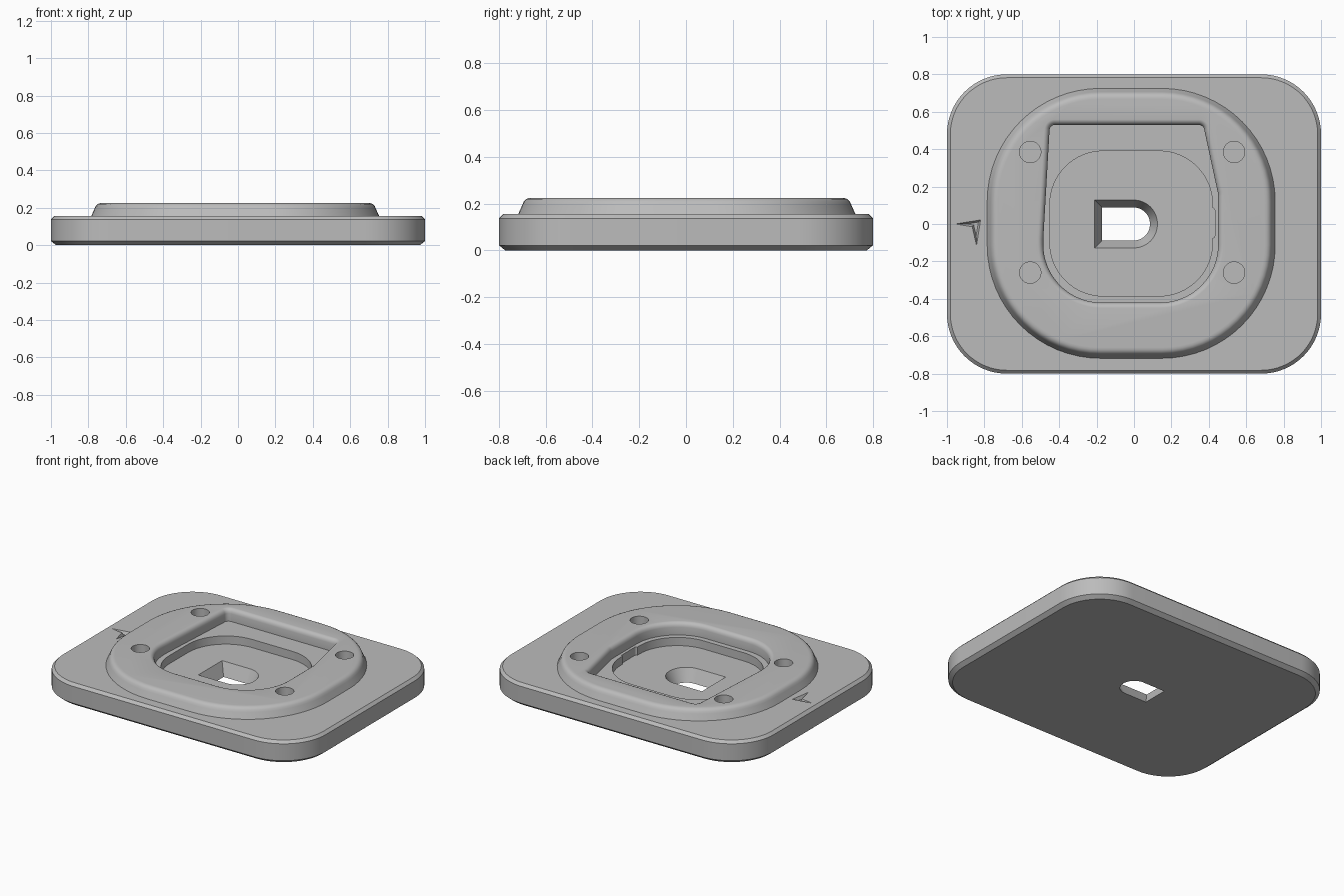
import bpy
import bmesh
from math import pi, cos, sin, tan
from mathutils import Vector

cube = bpy.data.objects.get("Cube")
if cube:
    bpy.data.objects.remove(cube, do_unlink=True)

grey = bpy.data.materials.new("satin grey")
grey.use_nodes = True
colour = (0.5, 0.5, 0.5, 1)
grey.diffuse_color = colour
grey.node_tree.nodes["Principled BSDF"].inputs["Base Color"].default_value = colour


def rounded(corners, steps=16):
    """Counter-clockwise outline from (x, y, radius) corners."""
    out = []
    n = len(corners)
    for i, (x, y, r) in enumerate(corners):
        p = Vector((x, y))
        if r == 0:
            out.append(p)
            continue
        a = (Vector(corners[i - 1][:2]) - p).normalized()
        b = (Vector(corners[(i + 1) % n][:2]) - p).normalized()
        half = a.angle(b) / 2
        centre = p + (a + b).normalized() * (r / sin(half))
        start = p + a * (r / tan(half)) - centre
        turn = pi - 2 * half
        for k in range(steps + 1):
            t = turn * k / steps
            out.append(centre + Vector((start.x * cos(t) - start.y * sin(t),
                                        start.x * sin(t) + start.y * cos(t))))
    return out


def box_outline(x0, x1, y0, y1, r):
    return rounded([(x0, y0, r), (x1, y0, r), (x1, y1, r), (x0, y1, r)])


def offset(outline, d):
    """Move an outline outwards by d with mitred corners."""
    out = []
    for i, p in enumerate(outline):
        e1 = (p - outline[i - 1]).normalized()
        e2 = (outline[(i + 1) % len(outline)] - p).normalized()
        n1, n2 = Vector((e1.y, -e1.x)), Vector((e2.y, -e2.x))
        out.append(p + (n1 + n2) * (d / (1 + n1.dot(n2))))
    return out


def loft(name, outline, profile):
    """Solid through (offset, height) rings of one outline."""
    bm = bmesh.new()
    rings = [[bm.verts.new((p.x, p.y, z)) for p in offset(outline, d)]
             for d, z in profile]
    n = len(outline)
    for low, high in zip(rings, rings[1:]):
        for i in range(n):
            j = (i + 1) % n
            bm.faces.new((low[i], low[j], high[j], high[i]))
    bm.faces.new(rings[0][::-1])
    bm.faces.new(rings[-1])
    mesh = bpy.data.meshes.new(name)
    bm.to_mesh(mesh)
    bm.free()
    mesh.materials.append(grey)
    obj = bpy.data.objects.new(name, mesh)
    bpy.context.collection.objects.link(obj)
    return obj


def combine(target, tool, operation):
    mod = target.modifiers.new(operation.lower(), "BOOLEAN")
    mod.operation = operation
    mod.solver = "EXACT"
    mod.object = tool
    bpy.context.view_layer.objects.active = target
    bpy.ops.object.modifier_apply(modifier=mod.name)
    bpy.data.objects.remove(tool, do_unlink=True)


TOP, RIM, LEDGE, FLOOR = 0.155, 0.225, 0.142, 0.086

# Chamfered base plate
plate = loft("base_plate", box_outline(-1, 1, -0.8, 0.8, 0.32),
             [(-0.027, 0), (0, 0.022), (0, 0.137), (-0.018, TOP)])

# Raised collar with a rounded shoulder
collar = loft("raised_collar", box_outline(-0.785, 0.755, -0.718, 0.725, 0.605),
              [(0, 0.1), (0, TOP), (-0.018, 0.195), (-0.024, 0.209),
               (-0.034, 0.219), (-0.046, 0.224), (-0.058, RIM)])
combine(plate, collar, "UNION")

# Stepped pocket with a softened lip
pocket = rounded([(-0.45, 0.53, 0.03), (-0.485, -0.08, 0), (-0.485, -0.42, 0.31),
                  (0.45, -0.42, 0.31), (0.45, 0.16, 0.1), (0.37, 0.53, 0.03)])
combine(plate, loft("pocket_cutter", pocket,
                    [(0, LEDGE), (0, 0.195), (0.004, 0.209), (0.012, 0.219),
                     (0.022, 0.224), (0.032, RIM + 0.0005), (0.032, 0.3)]), "DIFFERENCE")

# Inner recess and its shallow side notch
recess = box_outline(-0.45, 0.42, -0.385, 0.39, 0.285)
combine(plate, loft("recess_cutter", recess, [(0, FLOOR), (0, 0.2)]), "DIFFERENCE")
notch = box_outline(0.3, 0.432, -0.075, 0.085, 0.012)
combine(plate, loft("notch_cutter", notch, [(0, FLOOR), (0, 0.2)]), "DIFFERENCE")

# Tapered D-shaped opening through the floor
opening = rounded([(-0.17, -0.088, 0), (0.085, -0.088, 0.086),
                   (0.085, 0.088, 0.086), (-0.17, 0.088, 0)])
combine(plate, loft("opening_cutter", opening,
                    [(-0.005, -0.01), (0, 0), (0.04, FLOOR), (0.045, 0.1)]), "DIFFERENCE")

# Four round blind holes
for x in (-0.555, 0.535):
    for y in (-0.26, 0.385):
        hole = box_outline(x - 0.057, x + 0.057, y - 0.057, y + 0.057, 0.0569)
        combine(plate, loft("hole_cutter", hole, [(0, 0.09), (0, 0.3)]), "DIFFERENCE")

# Engraved arrowhead on the margin
arrow = rounded([(-0.955, 0, 0), (-0.865, -0.015, 0), (-0.842, -0.115, 0), (-0.82, 0.022, 0)])
combine(plate, loft("arrow_cutter", arrow, [(-0.01, 0.135), (0, TOP), (0, 0.2)]), "DIFFERENCE")

# Smooth curves, crisp edges
bpy.ops.object.select_all(action="DESELECT")
plate.select_set(True)
bpy.context.view_layer.objects.active = plate
bpy.ops.object.shade_smooth_by_angle(angle=pi / 7)
